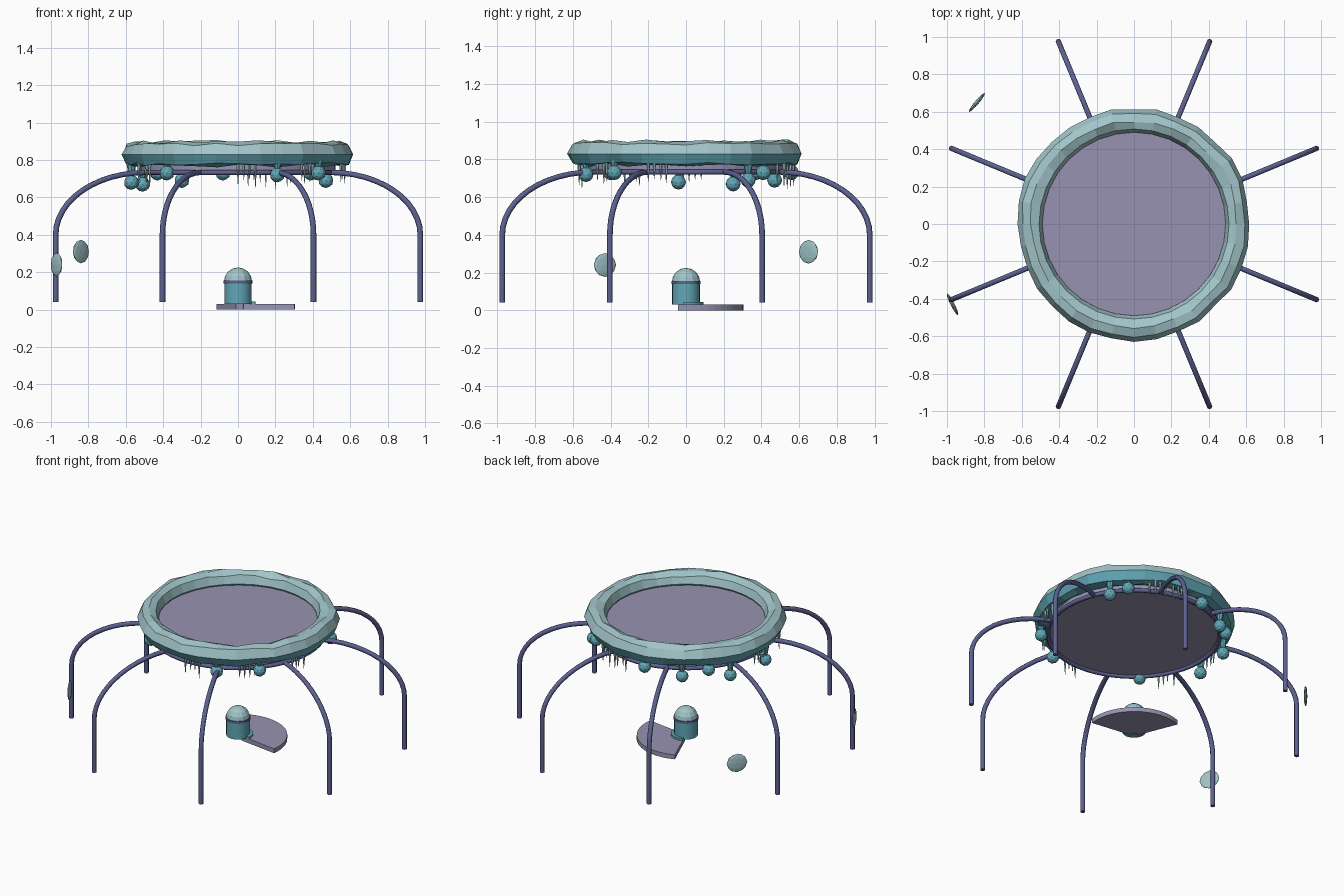
import bpy, bmesh, math, random
from math import sin, cos, pi, radians
from mathutils import Matrix, Vector

random.seed(4)
cube = bpy.data.objects.get("Cube")
if cube:
    bpy.data.objects.remove(cube)


def material(name, rgb):
    m = bpy.data.materials.new(name)
    m.use_nodes = True
    m.diffuse_color = (*rgb, 1)
    bsdf = next(n for n in m.node_tree.nodes if n.type == 'BSDF_PRINCIPLED')
    bsdf.inputs["Base Color"].default_value = (*rgb, 1)
    return m


PALE = material("pale_frost", (0.36, 0.56, 0.59))
TEAL = material("teal", (0.12, 0.39, 0.47))
VIOLET = material("violet_metal", (0.11, 0.12, 0.28))
LILAC = material("lilac_slab", (0.31, 0.29, 0.44))


def finish(bm, name, *mats):
    bmesh.ops.recalc_face_normals(bm, faces=bm.faces)
    mesh = bpy.data.meshes.new(name)
    bm.to_mesh(mesh)
    bm.free()
    for m in mats:
        mesh.materials.append(m)
    ob = bpy.data.objects.new(name, mesh)
    bpy.context.collection.objects.link(ob)
    return ob


def smooth(ob):
    bpy.ops.object.select_all(action='DESELECT')
    ob.select_set(True)
    bpy.context.view_layer.objects.active = ob
    bpy.ops.object.shade_smooth_by_angle(angle=radians(50))


def add_cone(bm, r_low, r_high, z_low, z_high, x=0, y=0, sides=24):
    at = Matrix.Translation((x, y, (z_low + z_high) / 2))
    bmesh.ops.create_cone(bm, cap_ends=True, segments=sides, radius1=r_low,
                          radius2=r_high, depth=z_high - z_low, matrix=at)


def cone(name, mat, *args, **kw):
    bm = bmesh.new()
    add_cone(bm, *args, **kw)
    return finish(bm, name, mat)


def tube(name, points, radius, closed=False):
    curve = bpy.data.curves.new(name, 'CURVE')
    curve.dimensions = '3D'
    curve.bevel_depth = radius
    curve.bevel_resolution = 2
    curve.use_fill_caps = True
    line = curve.splines.new('POLY')
    line.points.add(len(points) - 1)
    for p, co in zip(line.points, points):
        p.co = (*co, 1)
    line.use_cyclic_u = closed
    curve.materials.append(VIOLET)
    ob = bpy.data.objects.new(name, curve)
    bpy.context.collection.objects.link(ob)


# Lumpy frosted ring, pale above and teal below
profile = [(0.62, 0.83), (0.595, 0.882), (0.55, 0.898), (0.508, 0.878),
           (0.49, 0.83), (0.508, 0.79), (0.55, 0.768), (0.595, 0.778)]
bm = bmesh.new()
loops = []
for i in range(32):
    a = 2 * pi * i / 32
    swell = random.uniform(-0.006, 0.012)
    loop = []
    for r, z in profile:
        if r > 0.53:
            r += swell + random.uniform(-0.003, 0.003)
        if abs(z - 0.83) > 0.02:
            z += random.uniform(-0.008, 0.008)
        loop.append(bm.verts.new((r * cos(a), r * sin(a), z)))
    loops.append(loop)
for i in range(32):
    this, after = loops[i], loops[(i + 1) % 32]
    for j in range(8):
        k = (j + 1) % 8
        bm.faces.new((this[j], after[j], after[k], this[k]))
for f in bm.faces:
    f.material_index = int(f.calc_center_median().z < 0.83)
finish(bm, "frosted_ring", PALE, TEAL)

# Roof slab and the pipe hoop below it
cone("roof_slab", LILAC, 0.52, 0.52, 0.735, 0.82, sides=48)
hoop = [(0.535 * cos(2 * pi * i / 48), 0.535 * sin(2 * pi * i / 48), 0.733) for i in range(48)]
tube("pipe_hoop", hoop, 0.014, True)

# Eight bent pipe legs
for n in range(8):
    a = radians(22.5 + 45 * n)
    path = [(1.055, 0.04)]
    for i in range(13):
        t = pi / 2 * i / 12
        path.append((0.535 + 0.52 * cos(t), 0.4 + 0.333 * sin(t)))
    tube(f"leg_{n + 1}", [(r * cos(a), r * sin(a), z) for r, z in path], 0.015)

# Hanging pods with flared necks
pods = [(-0.57, -0.04, 0.68), (-0.51, 0.25, 0.67), (-0.43, 0.37, 0.73),
        (-0.30, 0.47, 0.69), (-0.08, 0.56, 0.73), (0.39, 0.41, 0.73),
        (0.47, 0.33, 0.69), (0.43, -0.38, 0.73), (0.21, -0.53, 0.72),
        (-0.38, -0.40, 0.73)]
bm = bmesh.new()
for x, y, z in pods:
    bmesh.ops.create_icosphere(bm, subdivisions=2, radius=0.04,
                               matrix=Matrix.Translation((x, y, z)))
    add_cone(bm, 0.014, 0.03, z + 0.03, 0.80, x, y, sides=8)
finish(bm, "hanging_pods", TEAL)

# Icicle clusters under the ring
bm = bmesh.new()
for start in (-90, -54, -20, 60, 75, 172, 205):
    for k in range(4):
        a = radians(start + 3.2 * k)
        r = random.uniform(0.555, 0.585)
        tip = random.uniform(0.64, 0.70)
        add_cone(bm, 0.001, 0.011, tip, 0.79, r * cos(a), r * sin(a), sides=6)
finish(bm, "icicles", PALE)

# Central drum with band and dome
smooth(cone("drum", TEAL, 0.073, 0.073, 0.03, 0.15))
smooth(cone("drum_band", VIOLET, 0.078, 0.078, 0.14, 0.155))
bm = bmesh.new()
bmesh.ops.create_uvsphere(bm, u_segments=12, v_segments=8, radius=0.075)
bmesh.ops.bisect_plane(bm, geom=bm.verts[:] + bm.edges[:] + bm.faces[:],
                       plane_co=(0, 0, 0), plane_no=(0, 0, -1), clear_outer=True)
bmesh.ops.translate(bm, verts=bm.verts, vec=(0, 0, 0.15))
finish(bm, "drum_dome", PALE)


# Fan-shaped floor plate and the low step on it
def fan(name, mat, radius, inner, z, height):
    bm = bmesh.new()
    angles = [radians(-8 + 120 * i / 16) for i in range(17)]
    rim = [(radius * cos(a), radius * sin(a), z) for a in angles]
    rim += [(inner * cos(a), inner * sin(a), z) for a in reversed(angles)]
    face = bm.faces.new([bm.verts.new(p) for p in rim])
    top = bmesh.ops.extrude_face_region(bm, geom=[face])["geom"]
    bmesh.ops.translate(bm, vec=(0, 0, height),
                        verts=[v for v in top if isinstance(v, bmesh.types.BMVert)])
    finish(bm, name, mat)


fan("fan_plate", LILAC, 0.305, 0.03, 0, 0.03)
fan("fan_step", TEAL, 0.093, 0.03, 0.03, 0.013)

# Upright thin discs beside the legs
for name, place, turn in (("side_disc", (-0.97, -0.43, 0.24), 27),
                          ("rear_disc", (-0.84, 0.65, 0.31), 140)):
    bm = bmesh.new()
    shape = (Matrix.Translation(place) @ Matrix.Rotation(radians(turn), 4, 'Z')
             @ Matrix.Diagonal((0.011, 0.066, 0.063, 1)))
    bmesh.ops.create_icosphere(bm, subdivisions=2, radius=1, matrix=shape)
    finish(bm, name, PALE)
